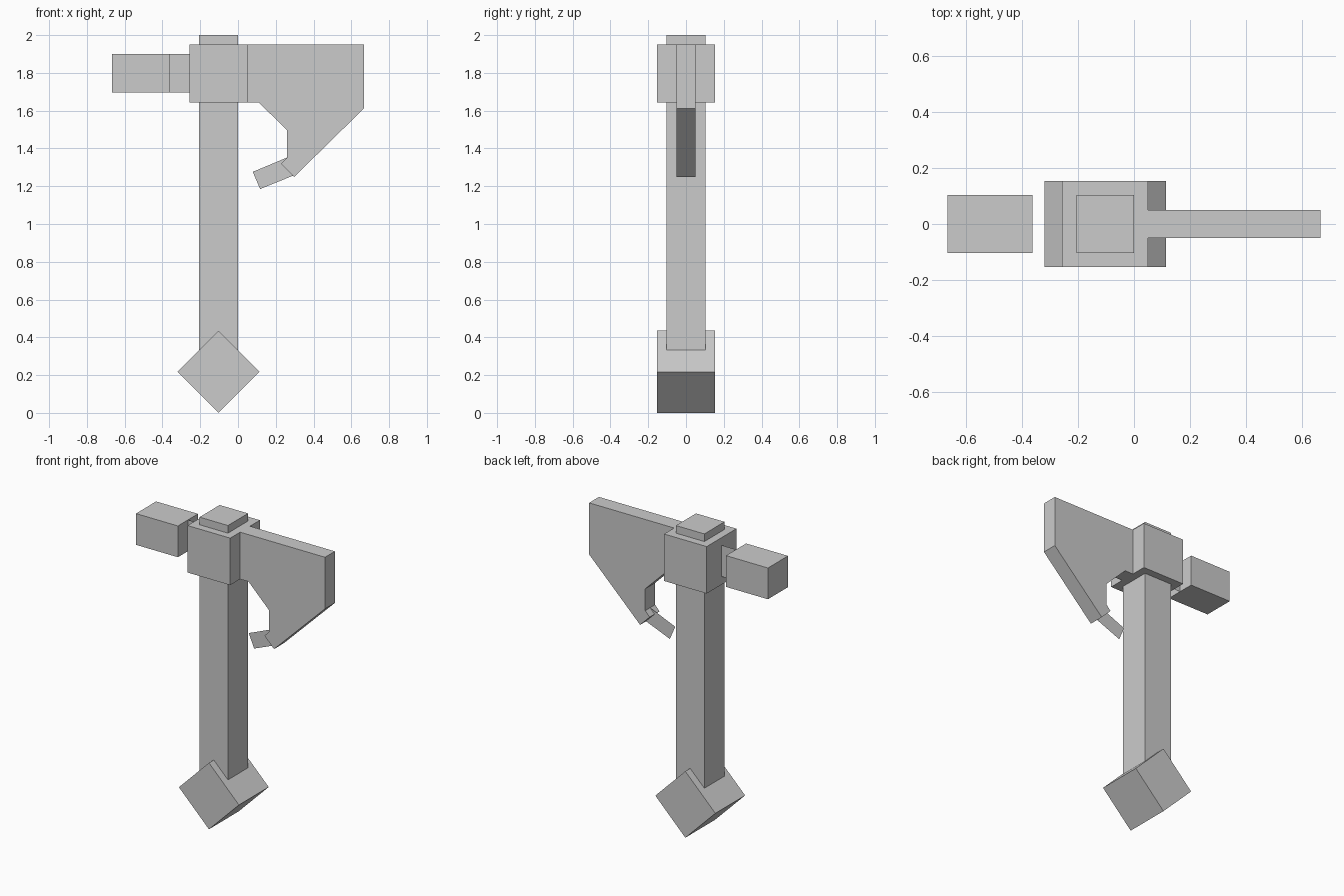
import bpy
import math

if "Cube" in bpy.data.objects:
    bpy.data.objects.remove(bpy.data.objects["Cube"], do_unlink=True)

# Single plain grey
GREY = (0.6, 0.6, 0.6, 1.0)
grey = bpy.data.materials.new("plain grey")
grey.use_nodes = True
grey.diffuse_color = GREY
grey.node_tree.nodes["Principled BSDF"].inputs["Base Color"].default_value = GREY


def make_object(name, verts, faces):
    mesh = bpy.data.meshes.new(name)
    mesh.from_pydata(verts, [], faces)
    mesh.materials.append(grey)
    obj = bpy.data.objects.new(name, mesh)
    bpy.context.collection.objects.link(obj)
    return obj


def plate(name, outline):
    """Flat sheet on the centre plane; outline holds (x, z) points."""
    return make_object(name, [(x, 0, z) for x, z in outline],
                       [list(range(len(outline)))])


def slab(name, outline, half):
    """Outline of (x, z) points, counter-clockwise from the front, given depth."""
    n = len(outline)
    verts = [(x, y, z) for y in (-half, half) for x, z in outline]
    faces = [list(range(n)), list(range(2 * n - 1, n - 1, -1))]
    faces += [[i, i + n, (i + 1) % n + n, (i + 1) % n] for i in range(n)]
    return make_object(name, verts, faces)


def rect(x0, x1, z0, z1):
    return [(x0, z0), (x1, z0), (x1, z1), (x0, z1)]


MID_X = -0.103

# Shaft, running from inside the pommel up through the head
slab("shaft", rect(-0.206, 0, 0.22, 2.0), 0.104)

# Pommel: a cube standing on its edge
side = 0.154
pommel = slab("pommel", rect(-side, side, -side, side), side)
pommel.location = (MID_X, 0, side * math.sqrt(2))
pommel.rotation_euler.y = math.radians(45)

# Head block
slab("head_block", rect(-0.258, 0.051, 1.642, 1.95), 0.154)

# Hammer on the right, joined by a thin web
slab("hammer", rect(-0.667, -0.363, 1.695, 1.9), 0.104)
plate("hammer_web", rect(-0.363, -0.258, 1.695, 1.9))

# Axe blade on the left
slab("blade", [(0.05, 1.642), (0.112, 1.642), (0.26, 1.495), (0.26, 1.352),
               (0.228, 1.318), (0.297, 1.249), (0.667, 1.612),
               (0.667, 1.95), (0.05, 1.95)], 0.051)

# Thin hooked barb under the blade
plate("barb", [(0.078, 1.276), (0.117, 1.185), (0.292, 1.256), (0.26, 1.352)])
